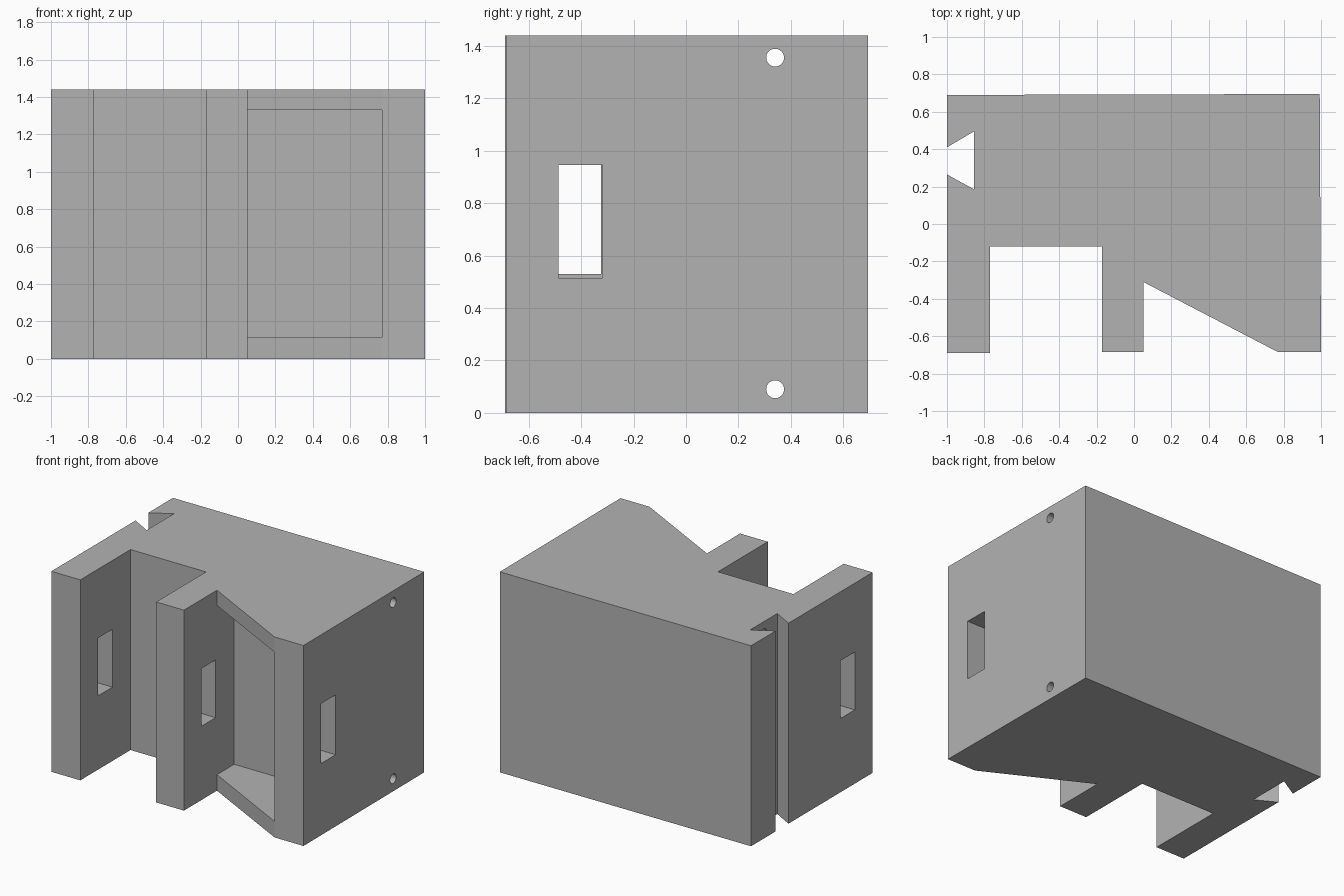
import bpy, bmesh, math

if "Cube" in bpy.data.objects:
    bpy.data.objects.remove(bpy.data.objects["Cube"], do_unlink=True)

HEIGHT = 1.44

grey = bpy.data.materials.new("plain grey")
grey.use_nodes = True
color = (0.45, 0.45, 0.45, 1)
grey.diffuse_color = color
grey.node_tree.nodes["Principled BSDF"].inputs["Base Color"].default_value = color


def prism(name, outline, z0, z1):
    """Extrude a plan outline from z0 to z1."""
    bm = bmesh.new()
    face = bm.faces.new([bm.verts.new((x, y, z0)) for x, y in outline])
    top = bmesh.ops.extrude_face_region(bm, geom=[face])["geom"]
    bmesh.ops.translate(bm, vec=(0, 0, z1 - z0),
                        verts=[v for v in top if isinstance(v, bmesh.types.BMVert)])
    bmesh.ops.recalc_face_normals(bm, faces=bm.faces)
    mesh = bpy.data.meshes.new(name)
    bm.to_mesh(mesh)
    bm.free()
    mesh.materials.append(grey)
    obj = bpy.data.objects.new(name, mesh)
    bpy.context.collection.objects.link(obj)
    return obj


def box(name, x0, x1, y0, y1, z0, z1):
    return prism(name, [(x0, y0), (x1, y0), (x1, y1), (x0, y1)], z0, z1)


def cut(target, cutter):
    """Subtract the cutter from the target, then discard it."""
    bpy.ops.object.select_all(action='DESELECT')
    bpy.context.view_layer.objects.active = target
    target.select_set(True)
    mod = target.modifiers.new("cut", 'BOOLEAN')
    mod.operation = 'DIFFERENCE'
    mod.solver = 'EXACT'
    mod.object = cutter
    bpy.ops.object.modifier_apply(modifier=mod.name)
    bpy.data.objects.remove(cutter, do_unlink=True)


# Block with front slot, slanted notch and dovetail groove
block = prism("block", [
    (-1, -0.69), (-0.77, -0.69), (-0.77, -0.12), (-0.17, -0.12),
    (-0.17, -0.685), (0.05, -0.685), (0.05, -0.31), (0.77, -0.685),
    (1, -0.685), (0.993, 0.695), (-1, 0.69),
    (-1, 0.41), (-0.855, 0.495), (-0.855, 0.185), (-1, 0.265)], 0, HEIGHT)

# Deep pocket behind the slanted notch
cut(block, box("pocket", 0.05, 0.77, -0.8, -0.115, 0.115, 1.33))

# Rectangular windows through the three walls
cut(block, box("right_window", 0.6, 1.2, -0.487, -0.318, 0.515, 0.945))
cut(block, box("left_windows", -1.2, 0.3, -0.487, -0.325, 0.53, 0.945))

# Round bores from the side face into the groove
for z in (0.09, 1.355):
    bpy.ops.mesh.primitive_cylinder_add(
        vertices=32, radius=0.034, depth=2.1,
        location=(0.15, 0.34, z), rotation=(0, math.pi / 2, 0))
    bore = bpy.context.object
    bore.data.materials.append(grey)
    cut(block, bore)

bpy.ops.object.select_all(action='DESELECT')
bpy.context.view_layer.objects.active = block
block.select_set(True)
bpy.ops.object.shade_smooth_by_angle(angle=math.radians(20))
